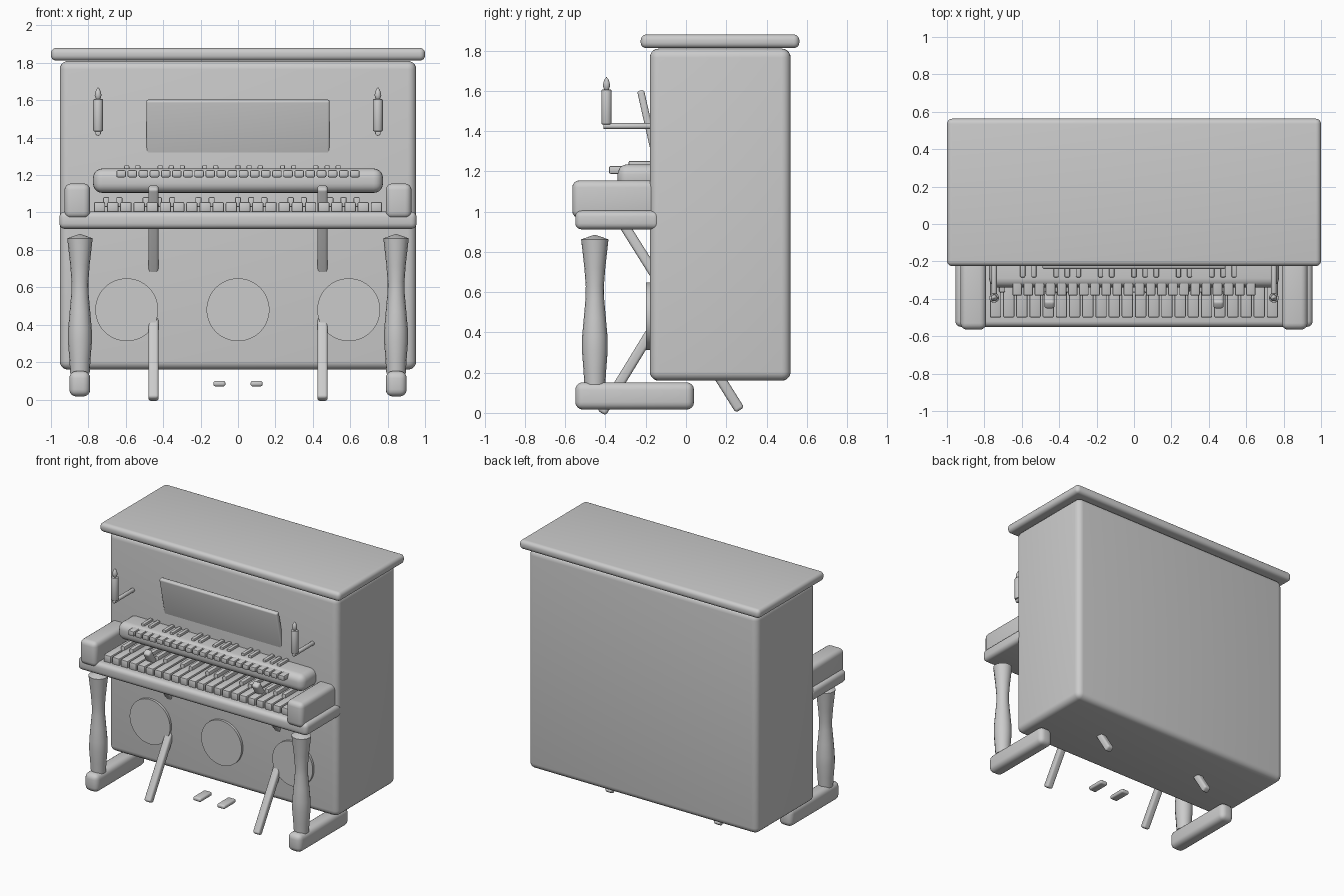
import bpy
import math
from mathutils import Vector

cube = bpy.data.objects.get("Cube")
if cube:
    bpy.data.objects.remove(cube, do_unlink=True)

grey = bpy.data.materials.new("plain grey")
grey.use_nodes = True
GREY = (0.6, 0.6, 0.6, 1)
grey.diffuse_color = GREY
grey.node_tree.nodes["Principled BSDF"].inputs["Base Color"].default_value = GREY


def finish(name, bevel=0, segments=4):
    ob = bpy.context.object
    ob.name = name
    ob.data.name = name
    ob.data.materials.clear()
    ob.data.materials.append(grey)
    bpy.ops.object.transform_apply(location=False, rotation=False, scale=True)
    if bevel:
        mod = ob.modifiers.new("rounded edges", "BEVEL")
        mod.width = bevel
        mod.segments = segments
        bpy.ops.object.modifier_apply(modifier=mod.name)
    bpy.ops.object.shade_smooth_by_angle(angle=math.radians(40))
    return ob


def box(name, x, y, z, bevel=0, segments=4):
    """Rounded box between (low, high) limits on each axis."""
    lims = (x, y, z)
    bpy.ops.mesh.primitive_cube_add(size=1, location=[(a + b) / 2 for a, b in lims])
    bpy.context.object.scale = [b - a for a, b in lims]
    return finish(name, bevel, segments)


def bar(name, start, end, width, depth, bevel):
    """Rounded box running from start to end."""
    a, b = Vector(start), Vector(end)
    bpy.ops.mesh.primitive_cube_add(size=1, location=(a + b) / 2)
    ob = bpy.context.object
    # Tilt about x only, since every bar lies in a y-z plane
    ob.rotation_euler.x = math.atan2(a.y - b.y, b.z - a.z)
    ob.scale = (width, depth, (b - a).length)
    return finish(name, bevel)


def cylinder(name, centre, radius, depth, along_y=False, bevel=0, sides=32):
    bpy.ops.mesh.primitive_cylinder_add(vertices=sides, radius=radius, depth=depth, location=centre)
    if along_y:
        bpy.context.object.rotation_euler.x = math.pi / 2
    return finish(name, bevel, 2)


def lathe(name, centre, profile, sides=16):
    """Turn (radius, height) points around the z axis."""
    verts = [(r * math.cos(math.tau * i / sides), r * math.sin(math.tau * i / sides), z)
             for r, z in profile for i in range(sides)]
    faces = [(j * sides + i, j * sides + (i + 1) % sides,
              (j + 1) * sides + (i + 1) % sides, (j + 1) * sides + i)
             for j in range(len(profile) - 1) for i in range(sides)]
    faces.append(tuple(reversed(range(sides))))
    faces.append(tuple(range(len(verts) - sides, len(verts))))
    mesh = bpy.data.meshes.new(name)
    mesh.from_pydata(verts, [], faces)
    ob = bpy.data.objects.new(name, mesh)
    bpy.context.collection.objects.link(ob)
    bpy.ops.object.select_all(action="DESELECT")
    ob.select_set(True)
    bpy.context.view_layer.objects.active = ob
    ob.location = centre
    return finish(name)


def keyboard(name, step, white_y, white_z, black_y, black_z):
    """22 white keys, with black keys in groups of two and three."""
    count = 22
    for i in range(count):
        x = (i - (count - 1) / 2) * step
        half = step * 0.43
        box(name + "_white_key", (x - half, x + half), white_y, white_z, 0.008, 2)
        if i % 7 in (0, 1, 3, 4, 5) and i < count - 1:
            x += step / 2
            half = step * 0.23
            box(name + "_black_key", (x - half, x + half), black_y, black_z, 0.006, 2)


# Case and lid
box("case", (-0.953, 0.953), (-0.18, 0.52), (0.16, 1.81), 0.045, 5)
box("lid", (-1, 1), (-0.225, 0.563), (1.812, 1.88), 0.028, 5)

# Keyboard shelf, upper manual and keys
box("key_shelf", (-0.955, 0.955), (-0.55, -0.13), (0.912, 1.005), 0.03)
box("upper_manual", (-0.775, 0.775), (-0.34, -0.1), (1.105, 1.235), 0.05, 5)
keyboard("lower", 0.0705, (-0.5, -0.17), (1.0, 1.056), (-0.365, -0.17), (1.03, 1.082))
keyboard("upper", 0.0595, (-0.383, -0.17), (1.188, 1.226), (-0.285, -0.15), (1.215, 1.252))

# Tilted music rest
bar("music_rest", (0, -0.135, 1.2), (0, -0.226, 1.602), 0.98, 0.035, 0.012)

# Round panels on the lower front
for x in (-0.595, 0, 0.592):
    cylinder("round_panel", (x, -0.183, 0.48), 0.168, 0.03, True, sides=64)

leg_profile = [(0.052, 0.14), (0.057, 0.22), (0.064, 0.31), (0.063, 0.38), (0.055, 0.47),
               (0.046, 0.57), (0.045, 0.63), (0.052, 0.72), (0.068, 0.862), (0.002, 0.885)]
flame_profile = [(0.007, 0), (0.014, 0.012), (0.018, 0.027), (0.015, 0.044),
                 (0.009, 0.059), (0.001, 0.068)]

for s in (-1, 1):
    # Cheek blocks, legs and feet
    box("cheek_block", sorted((s * 0.79, s * 0.928)), (-0.565, -0.1), (0.968, 1.155), 0.035)
    lathe("front_leg", (s * 0.845, -0.453, 0), leg_profile)
    box("foot", sorted((s * 0.79, s * 0.902)), (-0.55, 0.04), (0.016, 0.152), 0.038)

    # Crossed stand struts that pass through the case
    bar("strut_rising_back", (s * 0.452, -0.42, 0.0), (s * 0.452, 0.28, 1.145), 0.055, 0.05, 0.015)
    bar("strut_rising_front", (s * 0.452, 0.268, 0.014), (s * 0.452, -0.436, 1.137), 0.055, 0.05, 0.015)

    # Pedals
    box("pedal", sorted((s * 0.067, s * 0.132)), (-0.35, -0.21), (0.07, 0.1), 0.012, 3)

    # Candles on their arms
    cylinder("candle_arm", (s * 0.748, -0.28, 1.425), 0.015, 0.26, True, 0.004, 16)
    cylinder("candle", (s * 0.748, -0.395, 1.52), 0.026, 0.172, False, 0.005, 24)
    lathe("candle_flame", (s * 0.748, -0.395, 1.6), flame_profile)
